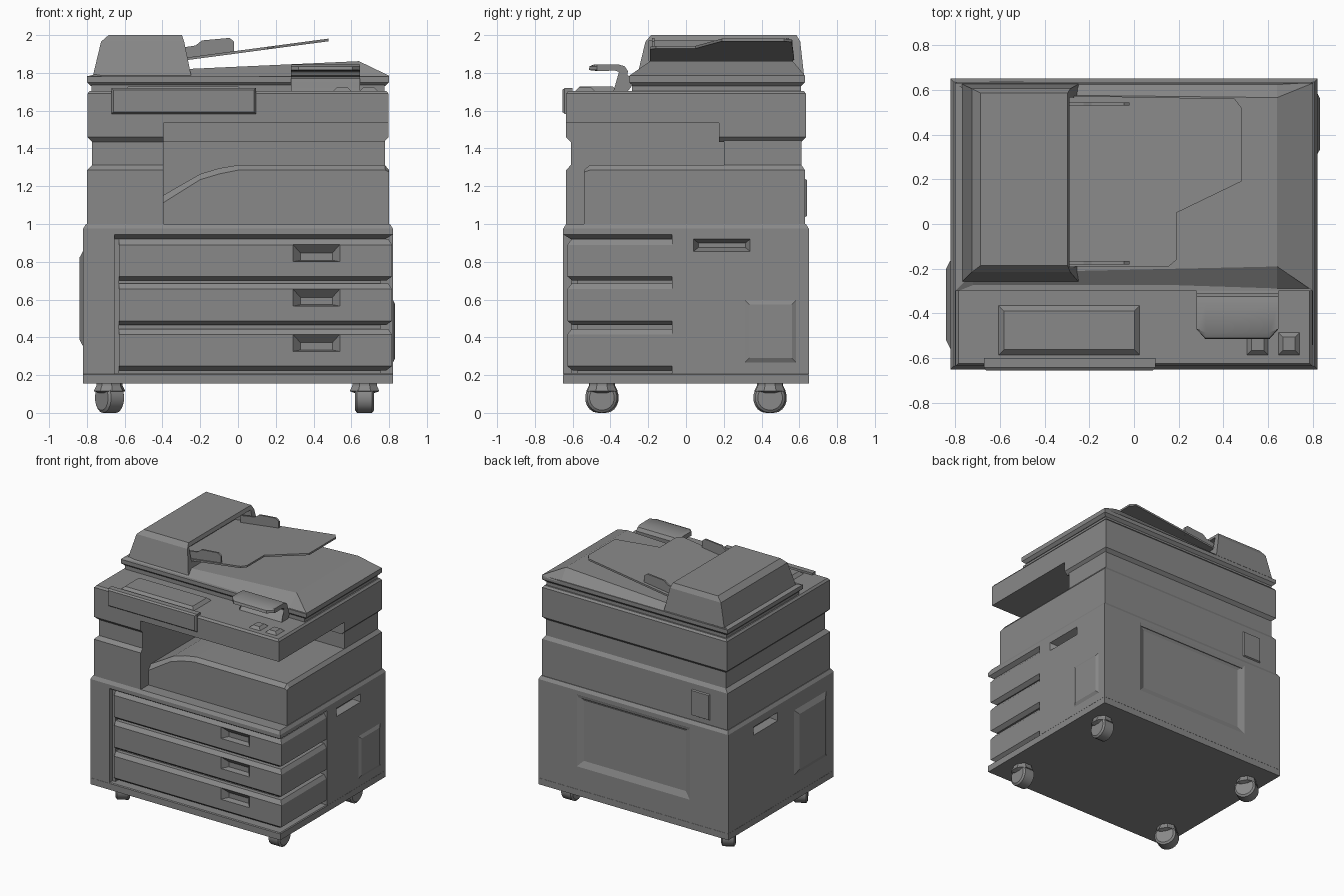
import bpy, bmesh, math
from mathutils import Matrix

if "Cube" in bpy.data.objects:
    bpy.data.objects.remove(bpy.data.objects["Cube"], do_unlink=True)

GREY = (0.25, 0.25, 0.25, 1)
grey = bpy.data.materials.new("office_grey")
grey.use_nodes = True
grey.diffuse_color = GREY
grey.node_tree.nodes["Principled BSDF"].inputs["Base Color"].default_value = GREY

AXES = {"z": lambda a, b, t: (a, b, t),
        "x": lambda a, b, t: (t, a, b),
        "y": lambda a, b, t: (a, t, b)}


def loft(name, layers, axis="z", smooth=False):
    """Skin a stack of (outline, position) layers along one axis."""
    bm = bmesh.new()
    rings = [[bm.verts.new(AXES[axis](a, b, t)) for a, b in pts] for pts, t in layers]
    n = len(rings[0])
    for low, high in zip(rings, rings[1:]):
        for i in range(n):
            j = (i + 1) % n
            bm.faces.new((low[i], low[j], high[j], high[i]))
    bm.faces.new(rings[0])
    bm.faces.new(rings[-1])
    bmesh.ops.recalc_face_normals(bm, faces=bm.faces)
    mesh = bpy.data.meshes.new(name)
    bm.to_mesh(mesh)
    bm.free()
    mesh.materials.append(grey)
    if smooth:
        mesh.shade_smooth()
        mesh.set_sharp_from_angle(angle=math.radians(35))
    obj = bpy.data.objects.new(name, mesh)
    bpy.context.collection.objects.link(obj)
    return obj


def rect(a0, a1, b0, b1, inset=0.0):
    a0, a1, b0, b1 = a0 + inset, a1 - inset, b0 + inset, b1 - inset
    return [(a0, b0), (a1, b0), (a1, b1), (a0, b1)]


def box(name, x0, x1, y0, y1, z0, z1, low=0.0, high=0.0):
    """Box with optional chamfers round the bottom and the top."""
    layers = [(rect(x0, x1, y0, y1), z0 + low), (rect(x0, x1, y0, y1), z1 - high)]
    if low:
        layers.insert(0, (rect(x0, x1, y0, y1, low), z0))
    if high:
        layers.append((rect(x0, x1, y0, y1, high), z1))
    return loft(name, layers)


def cut(obj, cutter):
    """Subtract the cutter, bake the result and drop the cutter."""
    cutter.hide_render = True
    mod = obj.modifiers.new("cut", "BOOLEAN")
    mod.operation, mod.solver, mod.object = "DIFFERENCE", "EXACT", cutter
    bpy.context.view_layer.update()
    graph = bpy.context.evaluated_depsgraph_get()
    mesh = bpy.data.meshes.new_from_object(obj.evaluated_get(graph))
    obj.modifiers.clear()
    obj.data = mesh
    bpy.data.objects.remove(cutter, do_unlink=True)


# Base plate and casters
box("base_plate", -.82, .82, -.65, .65, .155, .21, 0, .006)


def circle(r, n, cx=0.0, cy=0.0):
    return [(cx + r * math.cos((i + .5) * math.tau / n),
             cy + r * math.sin((i + .5) * math.tau / n)) for i in range(n)]


for side, sx, turn in (("right", -.68, 32), ("left", .67, 0)):
    for end, sy in (("front", -.445), ("back", .445)):
        place = Matrix.Translation((sx, sy, 0)) @ Matrix.Rotation(math.radians(turn), 4, "Z")
        mount = loft(f"{end}_{side}_caster_mount", [
            (circle(.055, 8), .105), (circle(.085, 8), .115),
            (circle(.07, 8), .145), (circle(.07, 8), .156)])
        wheel = loft(f"{end}_{side}_caster_wheel", [
            (circle(.066, 18, 0, .08), -.05), (circle(.08, 18, 0, .08), -.04),
            (circle(.08, 18, 0, .08), .04), (circle(.066, 18, 0, .08), .05)], "x", True)
        for part in (mount, wheel):
            part.matrix_world = place

# Cabinet: core, front column, rear half and top lip
box("cabinet_core", -.81, .755, -.575, 0, .2, .97)
box("cabinet_column", -.82, -.655, -.65, 0, .205, .96)
box("drawer_frame", -.66, -.63, -.61, 0, .205, .95)
loft("cabinet_lip", [(rect(-.82, .78, -.61, .645), .92), (rect(-.82, .82, -.65, .65), .945),
                     (rect(-.82, .82, -.65, .65), .975), (rect(-.805, .805, -.635, .635), 1.0)])
rear = box("cabinet_rear", -.82, .82, -.075, .65, .205, .96)
cut(rear, loft("back_panel_cutter", [(rect(-.44, .44, .43, .9), .63), (rect(-.49, .49, .38, .945), .651),
                                     (rect(-.49, .49, .38, .945), .7)], "y"))
for s in (-1, 1):
    cut(rear, loft("grip_cutter", [(rect(.065, .315, .875, .9), s * .77), (rect(.04, .34, .855, .92), s * .821),
                                   (rect(.04, .34, .855, .92), s * .9)], "x"))

# Raised plates on the sides and the back
loft("side_cover_left", [(rect(.31, .585, .265, .6), .819),
                         (rect(.31, .585, .265, .6, .025), .832)], "x")
loft("side_cover_right", [(rect(-.56, -.16, .35, .86), -.819),
                          (rect(-.56, -.16, .35, .86, .04), -.84)], "x")
loft("back_socket_cover", [(rect(-.655, -.485, 1.03, 1.245), .62),
                           (rect(-.655, -.485, 1.03, 1.245, .012), .64)], "y")

# Three drawers with sunken grips
for i, top in enumerate((.92, .685, .445)):
    bottom = top - .22
    drawer = loft(f"drawer_{i + 1}", [
        (rect(-.63, .785, -.6, -.07), bottom), (rect(-.63, .815, -.628, -.07), bottom + .022),
        (rect(-.63, .815, -.628, -.07), top - .03), (rect(-.63, .795, -.605, -.07), top)])
    z0, z1 = top - .12, top - .028
    cut(drawer, loft("drawer_grip_cutter", [
        (rect(.29, .54, z0, z1), -.7), (rect(.29, .54, z0, z1), -.629),
        (rect(.33, .5, z0 + .008, z1 - .045), -.585)], "y"))

# Middle body with the paper exit cavity
W, N = (-.8, .8, -.635, .63), (-.772, .778, -.61, .612)
middle = loft("middle_body", [(rect(*W), .99), (rect(*W), 1.285), (rect(*N), 1.312), (rect(*N), 1.45)])
cut(middle, box("exit_cutter", -.395, 1, -1, .2, 1.0, 1.6))
front_edge = [(-.4, .995), (.8, .995), (.8, 1.275), (.78, 1.285), (0, 1.285), (-.1, 1.265), (-.2, 1.235), (-.4, 1.11)]
top_edge = [(-.4, .995), (.8, .995), (.8, 1.285), (.778, 1.312), (0, 1.312), (-.1, 1.295), (-.2, 1.265), (-.4, 1.15)]
loft("output_tray", [(front_edge, -.54), (top_edge, -.51), (top_edge, .21)], "y")

# Scanner body, overhanging the exit cavity
S = (-.797, .797, -.635, .635)
scanner = loft("scanner_body", [(rect(*S, .025), 1.435), (rect(*S), 1.46),
                                (rect(*S), 1.69), (rect(*S, .012), 1.705)])
cut(scanner, box("overhang_cutter", -.395, 1, -1, .175, 1.3, 1.535))
box("lid_neck", -.775, .775, -.285, .61, 1.69, 1.745)

# Control panel, raised pad and two buttons
loft("control_panel", [(rect(-.67, .095, 1.583, 1.72), -.6), (rect(-.67, .095, 1.583, 1.72), -.642),
                       (rect(-.67, .095, 1.583, 1.72, .01), -.655)], "y")
for name, x0, x1, y0, y1, h in (("touch_pad", -.61, .03, -.59, -.36, .028),
                                ("button_1", .5, .605, -.59, -.48, .025),
                                ("button_2", .64, .745, -.59, -.48, .025)):
    box(name, x0, x1, y0, y1, 1.695, 1.7 + h, 0, h)

# Curved lid handle
arc = [(-.515, 1.815), (-.51, 1.835), (-.485, 1.845), (-.36, 1.845), (-.325, 1.835), (-.308, 1.81),
       (-.31, 1.77), (-.335, 1.745), (-.36, 1.725), (-.385, 1.7), (-.31, 1.7), (-.28, 1.74),
       (-.28, 1.775), (-.345, 1.785), (-.355, 1.805), (-.375, 1.812), (-.47, 1.81)]
tip = [(max(y, -.47), z) for y, z in arc]
loft("lid_handle", [(tip, .28), (arc, .32), (arc, .605), (tip, .645)], "x", True)

# Lid: bevelled rim and sloping cover
L = (-.8, .8, -.3, .63)
loft("lid_rim", [(rect(*L, .02), 1.73), (rect(*L), 1.75), (rect(*L), 1.78)])
loft("lid_cover", [([(-.3, 1.77), (.63, 1.77), (y1, z), (y0, z)], x) for x, y0, y1, z in (
    (-.8, -.3, .63, 1.782), (-.72, -.22, .58, 1.80), (.64, -.19, .565, 1.862), (.8, -.3, .63, 1.785))], "x")

# Document feeder with an open mouth
feeder = loft("feeder", [(rect(-.768, -.248, -.258, .625), 1.785), (rect(-.725, -.285, -.215, .605), 1.965),
                         (rect(-.685, -.297, -.185, .585), 2.0)])
cut(feeder, box("mouth_cutter", -.42, 0, -.195, .565, 1.862, 1.972))


# Sloping feeder tray
def slope(x):
    return 1.872 + (x + .29) * .133


bm_tray = loft("feeder_tray", [([(-.41, -.19), (.155, -.19), (.19, -.16), (.19, .05), (.48, .19),
                                (.48, .52), (.45, .56), (-.41, .575)], t) for t in (0, .014)])
for v in bm_tray.data.vertices:
    v.co.z += slope(v.co.x) - .007
guide = [(-.35, 1.87), (-.02, 1.9), (-.02, 1.965), (-.045, 1.985), (-.19, 1.972), (-.225, 1.945), (-.35, 1.925)]
for name, y in (("front_paper_guide", -.18), ("back_paper_guide", .53)):
    loft(name, [(guide, y), (guide, y + .014)], "y")
